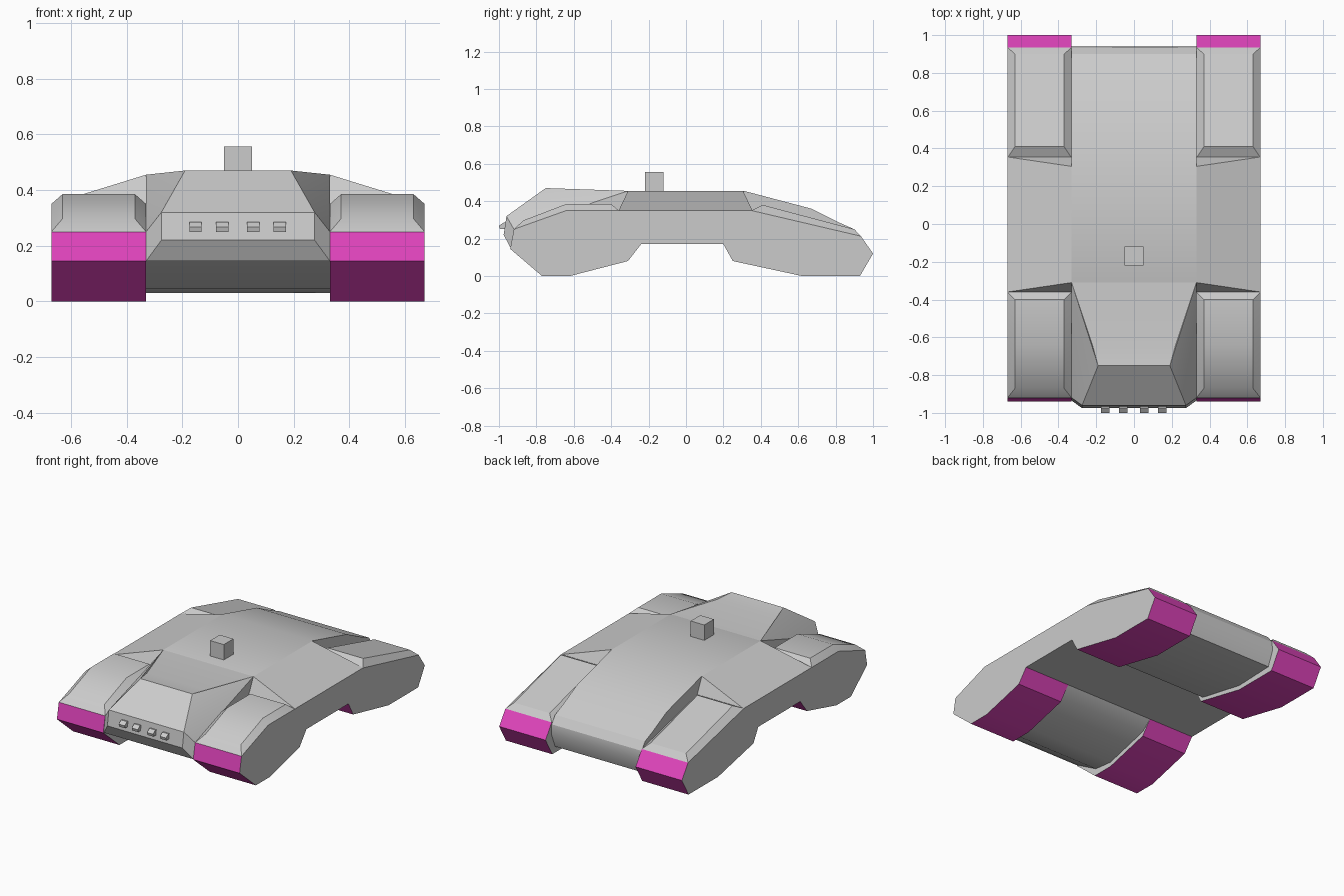
import bpy, bmesh, math

cube = bpy.data.objects.get("Cube")
if cube:
    bpy.data.objects.remove(cube, do_unlink=True)


def material(name, rgb):
    m = bpy.data.materials.new(name)
    m.use_nodes = True
    m.diffuse_color = (*rgb, 1)
    m.node_tree.nodes["Principled BSDF"].inputs["Base Color"].default_value = (*rgb, 1)
    return m


GREY = material("armour_grey", (0.6, 0.6, 0.6))
MAGENTA = material("track_magenta", (0.77, 0.06, 0.52))


def build(name, verts, faces, mirror=False, rule=None):
    """Mesh from points and faces; rule picks the material index of a face."""
    bm = bmesh.new()
    vs = [bm.verts.new(v) for v in verts]
    for f in faces:
        bm.faces.new([vs[i] for i in f])
    bmesh.ops.recalc_face_normals(bm, faces=bm.faces)
    bm.normal_update()
    for f in bm.faces:
        f.material_index = int(bool(rule and rule(f)))
    me = bpy.data.meshes.new(name)
    bm.to_mesh(me)
    bm.free()
    me.materials.append(GREY)
    if rule:
        me.materials.append(MAGENTA)
    ob = bpy.data.objects.new(name, me)
    bpy.context.collection.objects.link(ob)
    bpy.ops.object.select_all(action="DESELECT")
    ob.select_set(True)
    bpy.context.view_layer.objects.active = ob
    bpy.ops.object.shade_smooth_by_angle(angle=math.radians(30))
    if mirror:
        ob.modifiers.new("Mirror", "MIRROR").use_mirror_merge = False
    return ob


def extrude(name, profile, x0, x1, **kw):
    """Side profile of (y, z) points swept from x0 to x1."""
    n = len(profile)
    verts = [(x, y, z) for x in (x0, x1) for y, z in profile]
    faces = [(i, (i + 1) % n, (i + 1) % n + n, i + n) for i in range(n)]
    faces += [tuple(range(n)), tuple(range(n, 2 * n))]
    return build(name, verts, faces, **kw)


# Centre hull
extrude("hull", [
    (0.94, 0.14), (0.935, 0.2), (0.9, 0.25), (0.82, 0.285), (0.67, 0.36),
    (0.31, 0.455), (-0.31, 0.455), (-0.92, 0.25), (-0.93, 0.145),
    (-0.76, 0.045), (-0.62, 0.03), (-0.31, 0.11), (-0.24, 0.17),
    (0.2, 0.17), (0.27, 0.1), (0.62, 0.03), (0.9, 0.04)], -0.33, 0.33)

# Tapered prow with sloped nose plate: points of one side, joined across
side = [(0.33, -0.31, 0.455), (0.22, -0.64, 0.456), (0.19, -0.75, 0.47),
        (0.275, -0.96, 0.32), (0.275, -0.975, 0.22), (0.33, -0.935, 0.145),
        (0.33, -0.92, 0.25)]
n = len(side)
faces = [(i, (i + 1) % n, (i + 1) % n + n, i + n) for i in range(n)]
for o in (0, n):
    faces += [tuple(i + o for i in f) for f in
              ((0, 1, 2), (0, 2, 3), (0, 3, 6), (3, 4, 5, 6))]
build("prow", side + [(-x, y, z) for x, y, z in side], faces)


# Track pods, with coloured undersides and ends
def track_face(f):
    nz, z = f.normal.z, f.calc_center_median().z
    return abs(f.normal.x) < 0.5 and nz < 0.9 and not (nz < -0.9 and z > 0.15)


extrude("track_pod", [
    (-0.92, 0.25), (-0.94, 0.145), (-0.77, 0), (-0.62, 0), (-0.31, 0.08),
    (-0.24, 0.17), (0.2, 0.17), (0.25, 0.08), (0.62, 0), (0.93, 0),
    (1.0, 0.12), (0.935, 0.213), (0.35, 0.35), (-0.64, 0.35)],
    0.33, 0.67, mirror=True, rule=track_face)


# Raised, bevelled fender covers
def cover(name, base, top):
    k = len(base)
    rows = ((base, 0.33), (base, 0.67), (top, 0.63), (top, 0.37))
    verts = [(x, y, z) for path, x in rows for y, z in path]
    faces = [tuple(r * k + e for r in range(4)) for e in (0, k - 1)]
    for r in range(4):
        s = (r + 1) % 4
        faces += [(r * k + i, r * k + i + 1, s * k + i + 1, s * k + i)
                  for i in range(k - 1)]
    build(name, verts, faces, mirror=True)


cover("front_fender", [(-0.92, 0.25), (-0.64, 0.35), (-0.36, 0.35)],
      [(-0.87, 0.297), (-0.64, 0.385), (-0.4, 0.385)])
cover("rear_fender", [(0.935, 0.213), (0.35, 0.35)], [(0.9, 0.25), (0.41, 0.38)])

# Sloped shoulders between the fenders
build("shoulder", [
    (0.33, -0.31, 0.455), (0.33, 0.305, 0.455), (0.33, 0.355, 0.35),
    (0.33, -0.36, 0.35), (0.67, -0.36, 0.35), (0.67, 0.355, 0.35)],
    [(0, 1, 5, 4), (0, 3, 4), (1, 2, 5), (2, 3, 4, 5), (0, 1, 2, 3)], mirror=True)

# Roof block
extrude("roof_block", [(-0.22, 0.45), (-0.12, 0.45), (-0.12, 0.557), (-0.22, 0.557)],
        -0.05, 0.05)

# Row of nose lamps
for i, x in enumerate((-0.153, -0.057, 0.055, 0.15)):
    extrude(f"nose_lamp_{i + 1}", [
        (-0.955, 0.285), (-0.975, 0.286), (-1.0, 0.268), (-0.995, 0.25), (-0.955, 0.25)],
        x - 0.022, x + 0.022)
